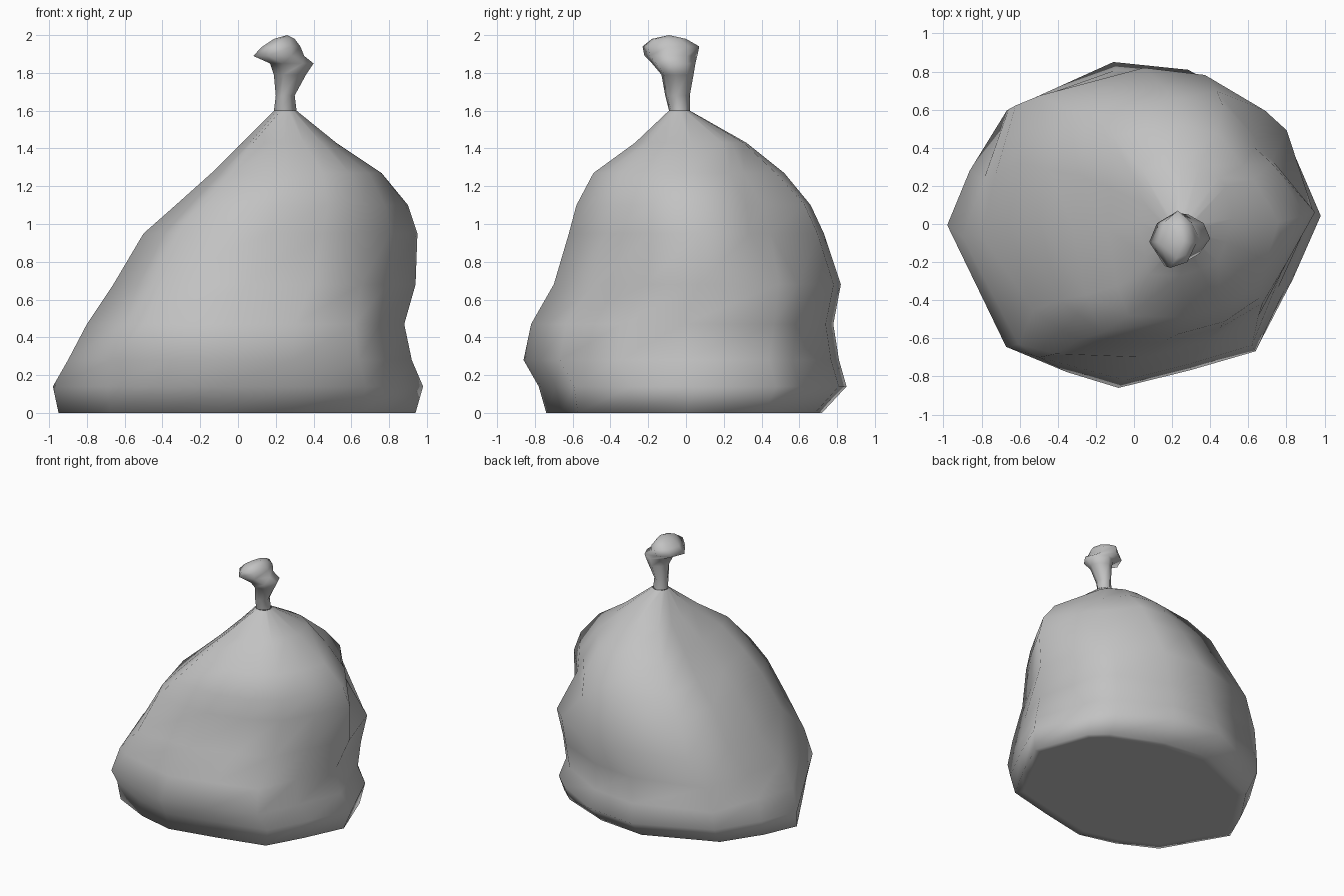
import bpy, bmesh
from mathutils import Vector

cube = bpy.data.objects.get("Cube")
if cube:
    bpy.data.objects.remove(cube)

# Single plastic colour
plastic = bpy.data.materials.new("grey_plastic")
plastic.use_nodes = True
GREY = (0.54, 0.54, 0.54, 1)
plastic.diffuse_color = GREY
plastic.node_tree.nodes["Principled BSDF"].inputs["Base Color"].default_value = GREY


def loft(name, outline, rings, folds=(), tip=None, base_inset=0):
    """Stack scaled copies of an outline; rings are (z, xmin, xmax, ymin, ymax)."""
    bm = bmesh.new()
    loops = []
    for z, x0, x1, y0, y1 in rings:
        loops.append([bm.verts.new(((x0 + x1) / 2 + u * (x1 - x0) / 2,
                                    (y0 + y1) / 2 + v * (y1 - y0) / 2, z)) for u, v in outline])
    # Each fold moves one side of the outline along a direction, ring by ring
    for side, direction, first_ring, amounts in folds:
        for ring, amount in enumerate(amounts, first_ring):
            loops[ring][side].co += Vector(direction) * amount
    n = len(outline)
    for low, high in zip(loops, loops[1:]):
        for i in range(n):
            j = (i + 1) % n
            bm.faces.new((low[i], low[j], high[j], high[i]))
    if base_inset:
        base = bm.faces.new(loops[0][::-1])
        bm.normal_update()
        bmesh.ops.inset_region(bm, faces=[base], thickness=base_inset)
    if tip:
        top = bm.verts.new(tip)
        for i in range(n):
            bm.faces.new((loops[-1][i], loops[-1][(i + 1) % n], top))
    for f in bm.faces:
        f.smooth = True
    bmesh.ops.recalc_face_normals(bm, faces=bm.faces)
    mesh = bpy.data.meshes.new(name)
    bm.to_mesh(mesh)
    bm.free()
    mesh.materials.append(plastic)
    obj = bpy.data.objects.new(name, mesh)
    bpy.context.collection.objects.link(obj)
    return obj


# Sagging sack body
sack_outline = [(-1, -.05), (-.71, -.7), (-.4, -.9), (-.1, -1), (.31, -.89),
                (.69, -.77), (.85, -.4), (1, .01), (.84, .58), (.71, .73),
                (.29, .95), (-.11, 1), (-.68, .69), (-.88, .3)]
sack_rings = [
    (0, -.95, .94, -.74, .72),
    (.14, -.98, .98, -.78, .85),
    (.28, -.90, .92, -.86, .81),
    (.47, -.80, .88, -.82, .78),
    (.68, -.66, .94, -.70, .82),
    (.95, -.50, .95, -.62, .73),
    (1.1, -.33, .90, -.58, .66),
    (1.27, -.14, .76, -.49, .50),
    (1.43, .02, .52, -.27, .32),
    (1.6, .19, .31, -.09, .02)]
BACK_LEFT, BACK_RIGHT = (1, 1, 0), (-1, 1, 0)
FRONT_LEFT, FRONT_RIGHT = (1, -1, 0), (-1, -1, 0)
RIGHT, FOLD_RIGHT = (-1, .2, 0), (-1, -.25, 0)
sack_folds = [
    # Hollow on the back left flank, with a ledge under it
    (8, BACK_LEFT, 1, (-.03, -.02, .02, -.01, -.11, -.08, -.06)),
    (9, BACK_LEFT, 1, (-.03, -.02, .02, -.02, -.1, -.09, -.06)),
    # Full bulge on the back right
    (11, BACK_RIGHT, 7, (.02,)),
    (12, BACK_RIGHT, 2, (.05, .09, .09, .08, .11, .12, .06)),
    (13, BACK_RIGHT, 3, (.03, .03, .03, .03, .03)),
    # Front right ridge running from the neck to the base corner
    (1, FRONT_RIGHT, 2, (.035, .05)),
    (1, RIGHT, 4, (.1, .1, .1, .08, .03)),
    (2, RIGHT, 3, (.2,)),
    (2, FOLD_RIGHT, 4, (.23, .23, .21, .16, .09)),
    # Flatter front left corner
    (5, FRONT_LEFT, 4, (-.04, -.05, -.05, -.03)),
    (6, FRONT_LEFT, 4, (-.03, -.03, -.03))]
loft("sack_body", sack_outline, sack_rings, sack_folds, base_inset=.06)

# Twisted neck and crumpled knot
knot_outline = [(-1, -.1), (-.4, -1), (.5, -.8), (1, -.1), (.7, .6), (0, 1), (-.7, .6)]
knot_rings = [
    (1.6, .19, .31, -.09, .02),
    (1.68, .20, .30, -.11, .02),
    (1.79, .19, .36, -.13, .04),
    (1.85, .17, .40, -.18, .05),
    (1.89, .08, .35, -.22, .06),
    (1.94, .13, .33, -.23, .07),
    (1.98, .19, .30, -.18, 0)]
loft("tied_knot", knot_outline, knot_rings, tip=(.26, -.09, 2))
